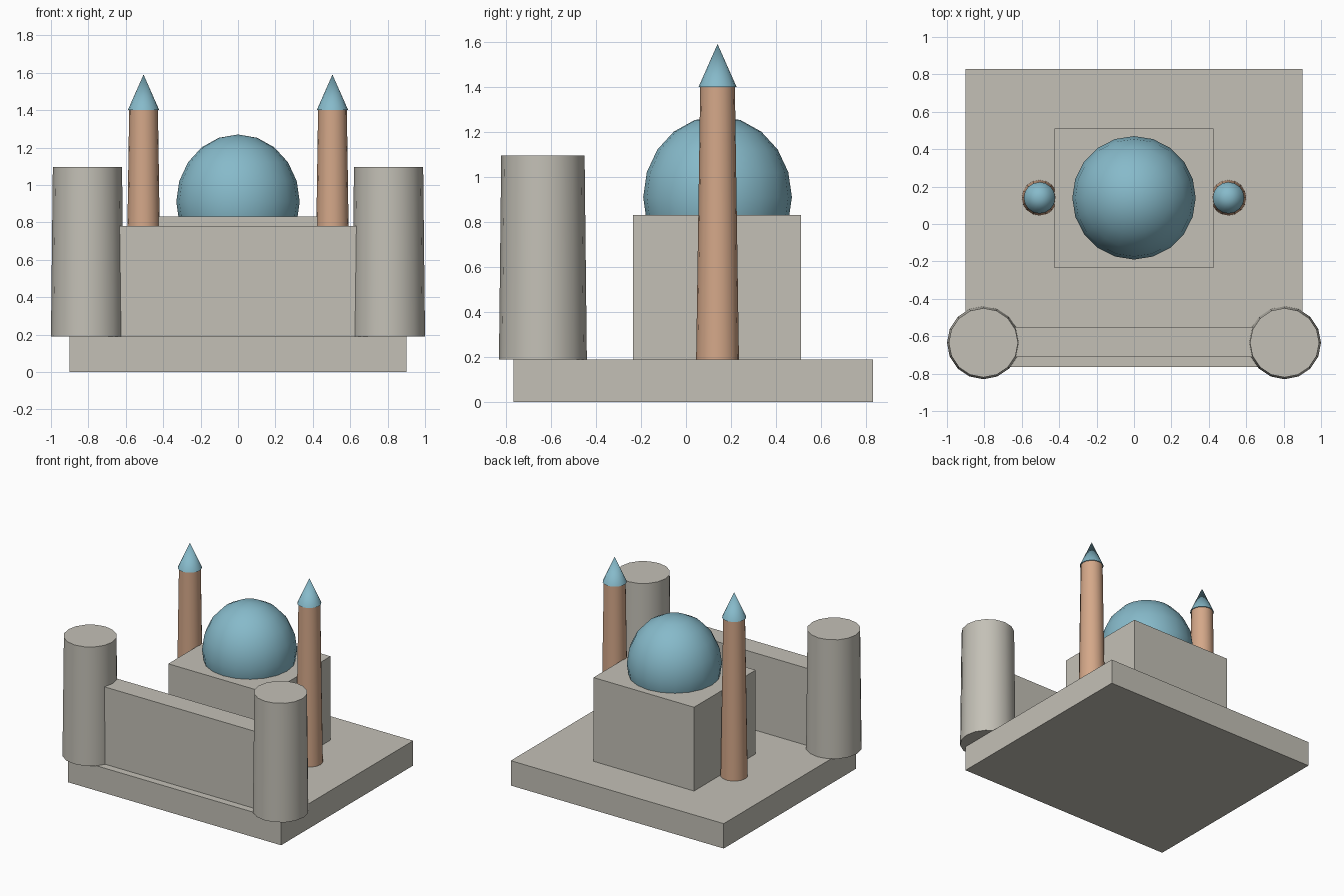
import bpy

cube = bpy.data.objects.get("Cube")
if cube:
    bpy.data.objects.remove(cube, do_unlink=True)


def material(name, rgb):
    m = bpy.data.materials.new(name)
    m.use_nodes = True
    m.diffuse_color = (*rgb, 1)
    m.node_tree.nodes["Principled BSDF"].inputs["Base Color"].default_value = (*rgb, 1)
    return m


STONE = material("pale stone", (0.55, 0.53, 0.47))
CLAY = material("tan clay", (0.66, 0.39, 0.25))
TILE = material("blue tile", (0.24, 0.49, 0.59))


def finish(name, mat, smooth=False):
    obj = bpy.context.object
    obj.name = name
    obj.data.materials.append(mat)
    if smooth:
        bpy.ops.object.shade_smooth_by_angle()
    return obj


def box(name, low, high, mat):
    centre = [(a + b) / 2 for a, b in zip(low, high)]
    bpy.ops.mesh.primitive_cube_add(size=1, location=centre)
    bpy.context.object.scale = [b - a for a, b in zip(low, high)]
    bpy.ops.object.transform_apply(location=False, rotation=False, scale=True)
    return finish(name, mat)


def taper(name, x, y, low, high, r_low, r_high, mat):
    bpy.ops.mesh.primitive_cone_add(vertices=16, radius1=r_low, radius2=r_high,
                                    depth=high - low, location=(x, y, (low + high) / 2))
    return finish(name, mat, smooth=True)


# Ground slab, front wall and main hall
FLOOR = 0.19
box("base_slab", (-0.9, -0.765, 0), (0.9, 0.83, FLOOR), STONE)
box("front_wall", (-0.7, -0.71, FLOOR), (0.7, -0.55, 0.78), STONE)
box("main_hall", (-0.425, -0.235, FLOOR), (0.425, 0.51, 0.83), STONE)

# Slightly tall dome sunk into the hall roof
bpy.ops.mesh.primitive_uv_sphere_add(segments=20, ring_count=10, radius=0.33,
                                     location=(0, 0.14, 0.91))
bpy.context.object.scale.z = 1.09
bpy.ops.object.transform_apply(location=False, rotation=False, scale=True)
finish("dome", TILE, smooth=True)

# Corner towers and minarets on both sides
for side, s in (("left", 1), ("right", -1)):
    taper(f"{side}_tower", s * 0.805, -0.635, FLOOR, 1.095, 0.195, 0.185, STONE)
    taper(f"{side}_minaret", s * 0.505, 0.14, FLOOR, 1.4, 0.095, 0.077, CLAY)
    taper(f"{side}_minaret_roof", s * 0.505, 0.14, 1.4, 1.59, 0.084, 0, TILE)
